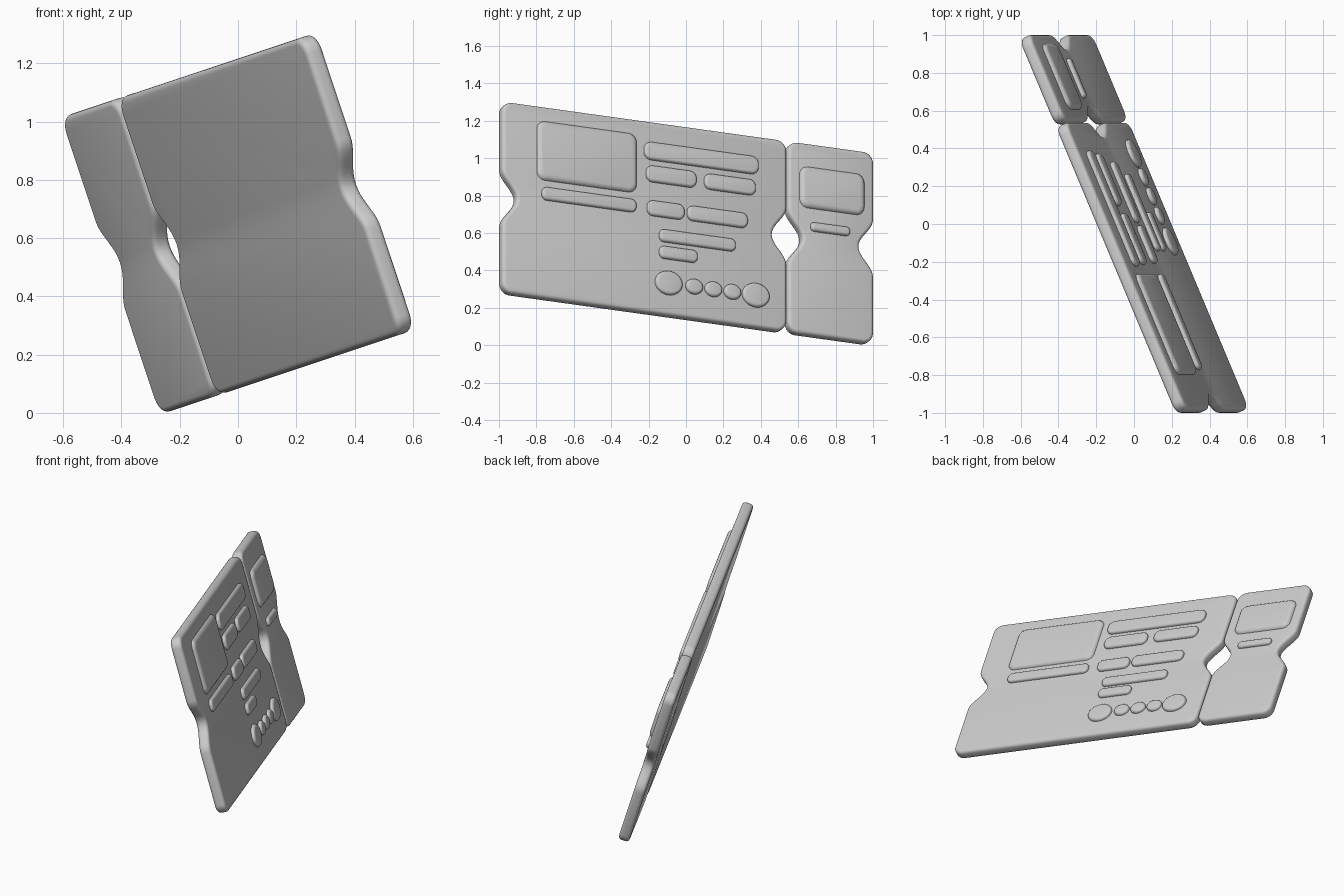
import bpy, bmesh
from math import sin, cos, pi, radians
from mathutils import Matrix

if "Cube" in bpy.data.objects:
    bpy.data.objects.remove(bpy.data.objects["Cube"])

# Tilted ticket frame: u along the ticket, v up it, n out of the printed face
A, T = radians(23.8), radians(18.4)
U = (-sin(A) * cos(T), cos(A), -sin(A) * sin(T))
V = (-sin(T), 0, cos(T))
N = (cos(A) * cos(T), sin(A), cos(A) * sin(T))
FRAME = Matrix.Translation((0, 0, 0.65)) @ Matrix((U, V, N)).transposed().to_4x4()
THICK, HEIGHT = 0.065, 1.075
NOTCH_DEPTH, NOTCH_HALF = 0.085, 0.16


def prism(name, pts, n0, n1, bevel):
    """Extrude a closed outline from n0 to n1 and soften its rims."""
    bm = bmesh.new()
    face = bm.faces.new([bm.verts.new((u, v, n0)) for u, v in pts])
    top = bmesh.ops.extrude_face_region(bm, geom=[face])
    verts = [g for g in top["geom"] if isinstance(g, bmesh.types.BMVert)]
    bmesh.ops.translate(bm, verts=verts, vec=(0, 0, n1 - n0))
    bmesh.ops.recalc_face_normals(bm, faces=bm.faces)
    mesh = bpy.data.meshes.new(name)
    bm.to_mesh(mesh)
    bm.free()
    ob = bpy.data.objects.new(name, mesh)
    bpy.context.collection.objects.link(ob)
    ob.matrix_world = FRAME
    mod = ob.modifiers.new("soft_rim", "BEVEL")
    mod.width, mod.segments = bevel, 4
    mod.limit_method, mod.angle_limit = "ANGLE", radians(50)
    bpy.ops.object.select_all(action="DESELECT")
    bpy.context.view_layer.objects.active = ob
    ob.select_set(True)
    bpy.ops.object.modifier_apply(modifier=mod.name)
    bpy.ops.object.shade_smooth_by_angle(angle=radians(40))
    return ob


def rounded(cu, cv, w, h, r, notched=False):
    """Rounded rectangle outline, optionally with a soft notch in each end."""
    pts = []
    notch = [(-NOTCH_HALF + 2 * NOTCH_HALF * i / 20) for i in range(21)]
    dip = lambda t: NOTCH_DEPTH * 0.5 * (1 + cos(pi * t / NOTCH_HALF))
    for k, (su, sv) in enumerate([(1, 1), (-1, 1), (-1, -1), (1, -1)]):
        for i in range(9):
            a = pi / 2 * (k + i / 8)
            pts.append((cu + su * (w / 2 - r) + r * cos(a),
                        cv + sv * (h / 2 - r) + r * sin(a)))
        if notched and k == 1:
            pts += [(cu - w / 2 + dip(t), cv + t) for t in reversed(notch)]
        if notched and k == 3:
            pts += [(cu + w / 2 - dip(t), cv + t) for t in notch]
    return pts


def ellipse(cu, cv, w, h):
    return [(cu + w / 2 * cos(2 * pi * i / 40), cv + h / 2 * sin(2 * pi * i / 40))
            for i in range(40)]


# Ticket body and tear-off stub
for name, u0, u1 in [("ticket_body", -1.085, 0.578), ("ticket_stub", 0.584, 1.085)]:
    prism(name, rounded((u0 + u1) / 2, 0, u1 - u0, HEIGHT, 0.06, True),
          -THICK / 2, THICK / 2, 0.02)

LOW, HIGH = THICK / 2 - 0.045, THICK / 2 + 0.02

# Large raised panels
for name, u, v, w, h in [("body_panel", -0.595, 0.287, 0.586, 0.335),
                         ("stub_panel", 0.838, 0.288, 0.381, 0.235)]:
    prism(name, rounded(u, v, w, h, 0.05), LOW, HIGH, 0.028)

# Raised bars: u, v, width, height
BARS = [(-0.583, 0.046, 0.551, 0.073), (0.073, 0.369, 0.668, 0.1),
        (-0.103, 0.241, 0.293, 0.092), (0.240, 0.242, 0.299, 0.088),
        (-0.135, 0.048, 0.217, 0.086), (0.167, 0.05, 0.352, 0.084),
        (0.050, -0.098, 0.445, 0.07), (-0.061, -0.192, 0.223, 0.07),
        (0.826, 0.069, 0.228, 0.05)]
for u, v, w, h in BARS:
    prism("raised_bar", rounded(u, v, w, h, h * 0.42), LOW, HIGH, 0.015)

# Row of oval studs
for u, w, h in [(-0.117, 0.158, 0.134), (0.032, 0.1, 0.085), (0.144, 0.1, 0.085),
                (0.255, 0.1, 0.085), (0.392, 0.158, 0.134)]:
    prism("oval_stud", ellipse(u, -0.361, w, h), LOW, HIGH, 0.016)
